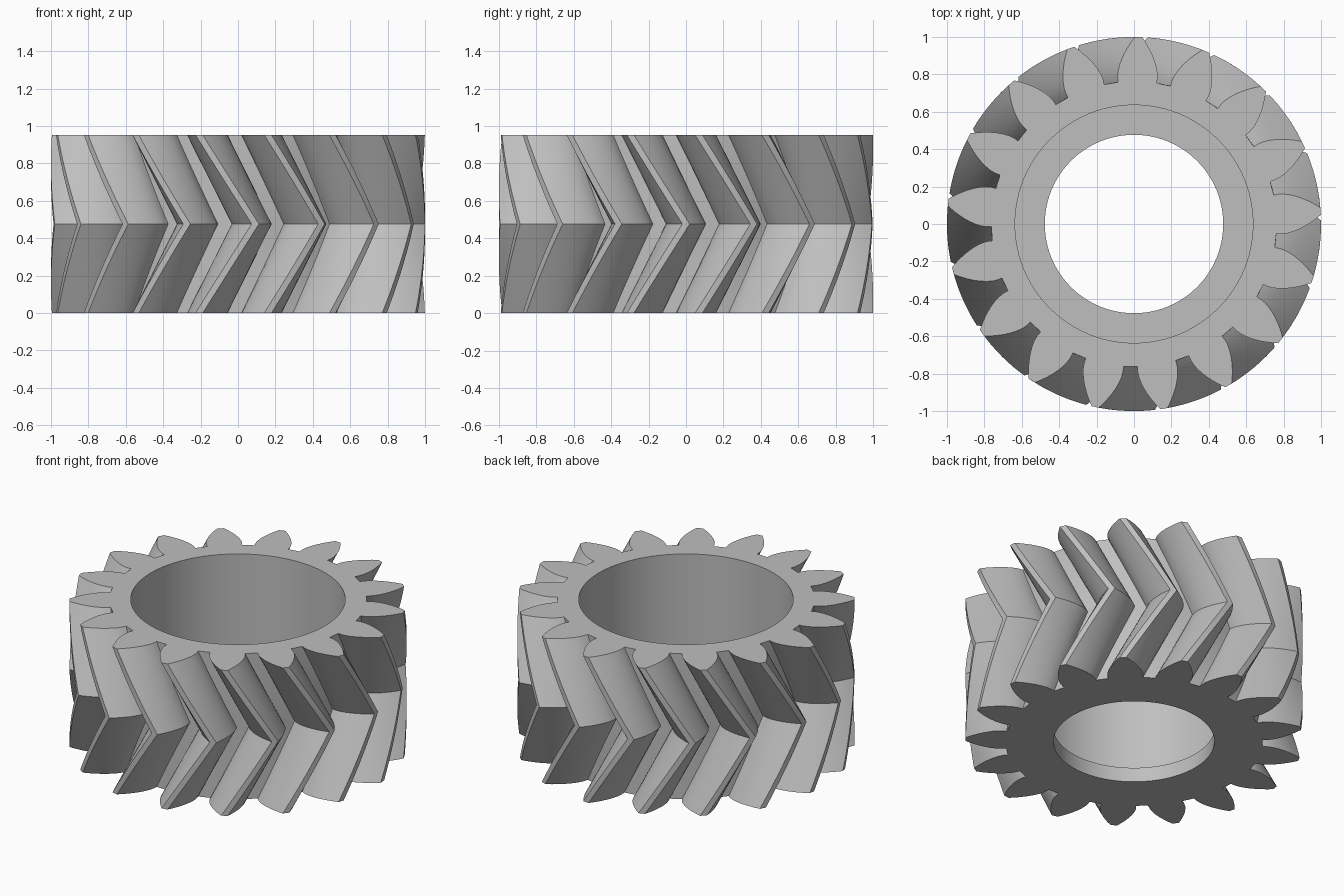
import bpy
import bmesh
from math import pi, tan, acos, cos, sin, sqrt, radians

cube = bpy.data.objects.get("Cube")
if cube:
    bpy.data.objects.remove(cube, do_unlink=True)

# Gear dimensions
TEETH = 17
HEIGHT = 0.952
TIP_R, PITCH_R, ROOT_R = 1.0, 0.895, 0.763
PRESSURE = radians(28)
TWIST = radians(17.3)        # turn from an end face to the middle
PHASE = radians(88.6)        # direction of one tooth on the end faces
POCKET_R, BORE_R, LIP = 0.636, 0.477, 0.095
SLICES = 10                  # per half
FLANK_STEPS = 7
CIRCLE = 96


def involute(angle):
    return tan(angle) - angle


def tooth_profile():
    """Polar points of one tooth, from root corner to root corner."""
    base = PITCH_R * cos(PRESSURE)
    half = pi / (2 * TEETH) + involute(PRESSURE)
    flank = [(ROOT_R, half)]
    for i in range(FLANK_STEPS + 1):
        r = base + (TIP_R - base) * i / FLANK_STEPS
        flank.append((r, half - involute(acos(min(1, base / r)))))
    return [(r, -a) for r, a in flank] + [(r, a) for r, a in reversed(flank)]


def add_ring(bm, polar, z):
    return [bm.verts.new((r * cos(a), r * sin(a), z)) for r, a in polar]


def bridge(bm, low, high):
    n = len(low)
    for i in range(n):
        j = (i + 1) % n
        bm.faces.new((low[i], low[j], high[j], high[i]))


def cap(bm, outer, inner):
    """Fill the flat face between two closed loops."""
    edges = []
    for ring in (outer, inner):
        for i, v in enumerate(ring):
            w = ring[(i + 1) % len(ring)]
            edges.append(bm.edges.get((v, w)) or bm.edges.new((v, w)))
    bmesh.ops.triangle_fill(bm, use_beauty=True, edges=edges)


bm = bmesh.new()

# Herringbone teeth: the outline turns to the middle, then back
tooth = tooth_profile()
outline = [(r, a + PHASE + 2 * pi * t / TEETH)
           for t in range(TEETH) for r, a in tooth]
rings = []
for s in range(2 * SLICES + 1):
    f = s / (2 * SLICES)
    turn = TWIST * (1 - abs(2 * f - 1))
    rings.append(add_ring(bm, [(r, a + turn) for r, a in outline], HEIGHT * f))
for low, high in zip(rings, rings[1:]):
    bridge(bm, low, high)


# Stepped bore: wide pocket from the top, narrow lip at the bottom
def circle(radius, z):
    return add_ring(bm, [(radius, 2 * pi * i / CIRCLE) for i in range(CIRCLE)], z)


bore = [circle(BORE_R, 0), circle(BORE_R, LIP),
        circle(POCKET_R, LIP), circle(POCKET_R, HEIGHT)]
for low, high in zip(bore, bore[1:]):
    bridge(bm, low, high)

# End faces
cap(bm, rings[0], bore[0])
cap(bm, rings[-1], bore[-1])
bmesh.ops.recalc_face_normals(bm, faces=bm.faces[:])

mesh = bpy.data.meshes.new("herringbone_gear")
bm.to_mesh(mesh)
bm.free()
gear = bpy.data.objects.new("herringbone_gear", mesh)
bpy.context.collection.objects.link(gear)

# Grey material
grey = bpy.data.materials.new("plain_grey")
grey.use_nodes = True
colour = (0.52, 0.52, 0.52, 1)
grey.diffuse_color = colour
grey.node_tree.nodes["Principled BSDF"].inputs["Base Color"].default_value = colour
mesh.materials.append(grey)

# Smooth curves, sharp edges
bpy.ops.object.select_all(action="DESELECT")
gear.select_set(True)
bpy.context.view_layer.objects.active = gear
bpy.ops.object.shade_smooth_by_angle(angle=radians(25))
